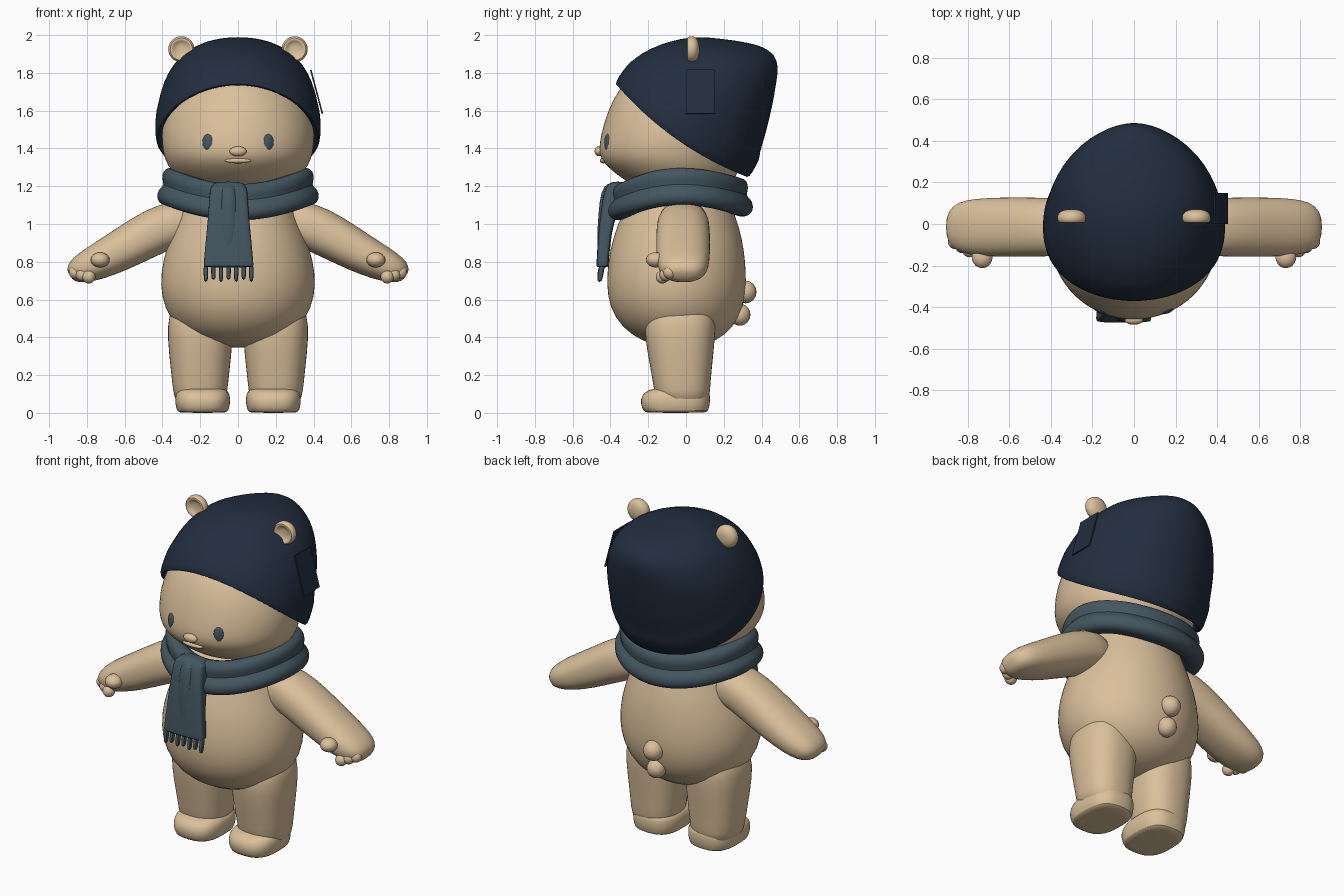
import bpy, bmesh, math
from mathutils import Vector, Matrix

old = bpy.data.objects.get("Cube")
if old:
    bpy.data.objects.remove(old)

X, Y, Z = Vector((1, 0, 0)), Vector((0, 1, 0)), Vector((0, 0, 1))


def material(name, rgb):
    m = bpy.data.materials.new(name)
    m.use_nodes = True
    m.diffuse_color = (*rgb, 1)
    bsdf = m.node_tree.nodes["Principled BSDF"]
    bsdf.inputs["Base Color"].default_value = (*rgb, 1)
    bsdf.inputs["Roughness"].default_value = 0.8
    return m


TAN = material("tan plush", (0.71, 0.53, 0.33))
NAVY = material("navy knit", (0.016, 0.027, 0.05))
SLATE = material("slate wool", (0.058, 0.095, 0.12))


def finish(name, bm, mat, subdiv=0):
    bmesh.ops.recalc_face_normals(bm, faces=bm.faces)
    me = bpy.data.meshes.new(name)
    bm.to_mesh(me)
    bm.free()
    me.materials.append(mat)
    ob = bpy.data.objects.new(name, me)
    bpy.context.collection.objects.link(ob)
    if subdiv:
        mod = ob.modifiers.new("smooth", "SUBSURF")
        mod.levels = mod.render_levels = subdiv
    bpy.ops.object.select_all(action="DESELECT")
    ob.select_set(True)
    bpy.context.view_layer.objects.active = ob
    bpy.ops.object.shade_smooth_by_angle(angle=math.radians(50))
    return ob


def bridge(bm, rings, closed=False):
    pairs = list(zip(rings, rings[1:] + rings[:1]))
    for a, b in pairs if closed else pairs[:-1]:
        for i in range(len(a)):
            j = (i + 1) % len(a)
            bm.faces.new((a[i], a[j], b[j], b[i]))


def loft(name, rings, mat, power=2, n=32, caps=(True, True)):
    """Skin a stack of (centre, axis u, axis v) superellipses."""
    bm = bmesh.new()
    loops = []
    for c, u, v in rings:
        loop = []
        for i in range(n):
            t = math.tau * i / n
            cs, sn = math.cos(t), math.sin(t)
            p = c + u * math.copysign(abs(cs) ** (2 / power), cs) \
                  + v * math.copysign(abs(sn) ** (2 / power), sn)
            loop.append(bm.verts.new(p))
        loops.append(loop)
    bridge(bm, loops)
    for use, loop in zip(caps, (loops[0], loops[-1])):
        if use:
            bm.faces.new(loop)
    return finish(name, bm, mat, 1)


def upright(rows, cx=0):
    """Rows of (z, front y, back y, half width)."""
    return [(Vector((cx, (f + b) / 2, z)), X * w, Y * (b - f) / 2) for z, f, b, w in rows]


def ellipsoid(name, pos, radii, mat, turn=0):
    bm = bmesh.new()
    m = Matrix.Translation(pos) @ Matrix.Rotation(turn, 4, "Z") @ Matrix.Diagonal((*radii, 1))
    bmesh.ops.create_uvsphere(bm, u_segments=20, v_segments=12, radius=1, matrix=m)
    return finish(name, bm, mat)


# Round belly
loft("body", upright([
    (.345, -.06, .02, .05), (.36, -.18, .11, .17), (.41, -.29, .21, .28),
    (.50, -.38, .285, .365), (.62, -.42, .32, .41), (.74, -.42, .32, .411),
    (.86, -.405, .31, .385), (.98, -.37, .285, .34), (1.1, -.32, .24, .29),
    (1.25, -.26, .2, .25)]), TAN)

# Wide head with a low muzzle
loft("head", upright([
    (1.17, -.24, .2, .24), (1.25, -.35, .27, .33), (1.31, -.43, .29, .375),
    (1.37, -.465, .3, .398), (1.44, -.458, .31, .406), (1.52, -.44, .32, .405),
    (1.61, -.41, .31, .38), (1.71, -.362, .29, .33), (1.8, -.27, .25, .25),
    (1.87, -.1, .1, .1)]), TAN)
ellipsoid("nose", (0, -.462, 1.385), (.045, .022, .026), TAN)
ellipsoid("lower_lip", (0, -.436, 1.335), (.07, .02, .014), TAN)

# Limbs, ears and eyes, one of each per side
for s, side in ((1, "left"), (-1, "right")):
    loft(side + "_leg", upright([
        (.03, -.15, .12, .13), (.12, -.17, .128, .145), (.22, -.185, .135, .155),
        (.4, -.22, .155, .175), (.52, -.22, .16, .17), (.6, -.15, .12, .12)],
        s * .2), TAN, 2.4)
    loft(side + "_foot", upright([
        (0, -.21, .1, .12), (.006, -.225, .118, .135), (.05, -.243, .128, .147),
        (.095, -.235, .128, .145), (.125, -.2, .12, .13), (.135, -.12, .06, .08)],
        s * .187), TAN, 2.7)

    path = [(.2, 1.04, .11, .12), (.36, 1.0, .125, .14), (.5, .93, .12, .143),
            (.64, .85, .108, .143), (.76, .79, .094, .138), (.84, .755, .075, .122),
            (.88, .735, .05, .085), (.893, .73, .02, .04)]
    along = Vector((.87, 0, -.49))
    across = Vector((-along.z * s, 0, along.x))
    loft(side + "_arm", [(Vector((s * x, -.015, z)), Y * ry, across * r)
                         for x, z, r, ry in path], TAN, 2.3)
    ellipsoid(side + "_thumb", (s * .73, -.16, .81), (.05, .052, .04), TAN)
    for k in range(3):
        ellipsoid(side + "_finger", (s * (.79 + .035 * k), -.125 + .02 * k, .72 + .012 * k),
                  (.035, .035, .035), TAN)

    ellipsoid(side + "_eye", (s * .16, -.416, 1.43), (.031, .014, .046), SLATE, s * .35)

    # Ear: lathed cup with a hollow front
    cup = [(.012, .022), (.035, .02), (.048, .006), (.06, .004), (.07, .018),
           (.07, .042), (.055, .062), (.02, .072)]
    loft(side + "_ear", [(Vector((s * .3, y, 1.925)), X * r, Z * r) for r, y in cup],
         TAN, n=24)

# Short double-ball tail
ellipsoid("upper_tail", (0, .315, .64), (.058, .058, .06), TAN)
ellipsoid("lower_tail", (0, .285, .52), (.055, .056, .058), TAN)

# Slouching hat, lofted along a tilted axis: (height, front, back, half width)
origin = Vector((0, -.02, 1.49))
down, axis = Vector((0, .816, -.578)), Vector((0, .578, .816))
hat_rows = [(.06, -.39, .37, .38), (.005, -.41, .395, .405), (-.005, -.434, .425, .43),
            (.03, -.445, .432, .441), (.125, -.442, .42, .438), (.14, -.437, .402, .43),
            (.22, -.415, .378, .415), (.31, -.362, .343, .385), (.39, -.298, .31, .345),
            (.46, -.222, .277, .30), (.52, -.115, .247, .235), (.565, -.03, .222, .165),
            (.6, .05, .187, .09), (.613, .1, .15, .03)]
hat = loft("hat", [(origin + axis * a + down * (f + b) / 2, X * w, down * (b - f) / 2)
                   for a, f, b, w in hat_rows], NAVY, n=40, caps=(False, True))
for v in hat.data.vertices:  # the sides of the rim sag over the cheeks
    a = (v.co - origin).dot(axis)
    v.co -= axis * .055 * (v.co.x / .43) ** 2 * max(0, 1 - a / .3)

# Sewn-on flap on the left of the hat
bm = bmesh.new()
m = Matrix.Translation((.416, .075, 1.7)) @ Matrix.Rotation(-.26, 4, "Y") \
    @ Matrix.Diagonal((.008, .15, .24, 1))
bmesh.ops.create_cube(bm, size=1, matrix=m)
finish("hat_flap", bm, NAVY)

# Scarf: two-fold section (radius offset, height fraction) swept round the neck
section = [(-.05, 1), (-.02, .97), (-.004, .85), (-.002, .68), (-.014, .55), (.006, .48),
           (.024, .35), (.024, .17), (.004, .04), (-.04, 0), (-.12, .1), (-.12, .9)]
bm = bmesh.new()
loops = []
for i in range(48):
    t = math.tau * i / 48
    front, back = max(0, -math.sin(t)) ** 2, max(0, math.sin(t)) ** 2
    top = 1.3 - .085 * front - .055 * back
    low = 1.095 - .08 * front - .06 * back
    loops.append([bm.verts.new(((.405 + d) * math.cos(t), -.03 + (.362 + d) * math.sin(t),
                                low + (top - low) * h)) for d, h in section])
bridge(bm, loops, closed=True)
finish("scarf_wrap", bm, SLATE, 1)

# Hanging scarf end with fringe
loft("scarf_end", upright([
    (1.225, -.39, -.33, .06), (1.205, -.425, -.32, .1), (1.12, -.445, -.34, .102),
    (1.0, -.46, -.385, .112), (.9, -.468, -.4, .122), (.79, -.474, -.41, .132),
    (.775, -.474, -.41, .132), (.77, -.465, -.42, .125)], -.05), SLATE, 5)
loft("scarf_fold", upright([
    (1.22, -.41, -.36, .03), (1.18, -.452, -.38, .045), (1.05, -.464, -.4, .05),
    (.92, -.472, -.42, .045), (.83, -.465, -.43, .03)], -.05), SLATE)
for k in range(7):
    x = -.17 + k * .04
    loft("scarf_fringe", upright([
        (.69 + .012 * (k % 2), -.472, -.445, .011), (.74, -.47, -.435, .013),
        (.79, -.462, -.425, .013)], x), SLATE, 3, n=8)
